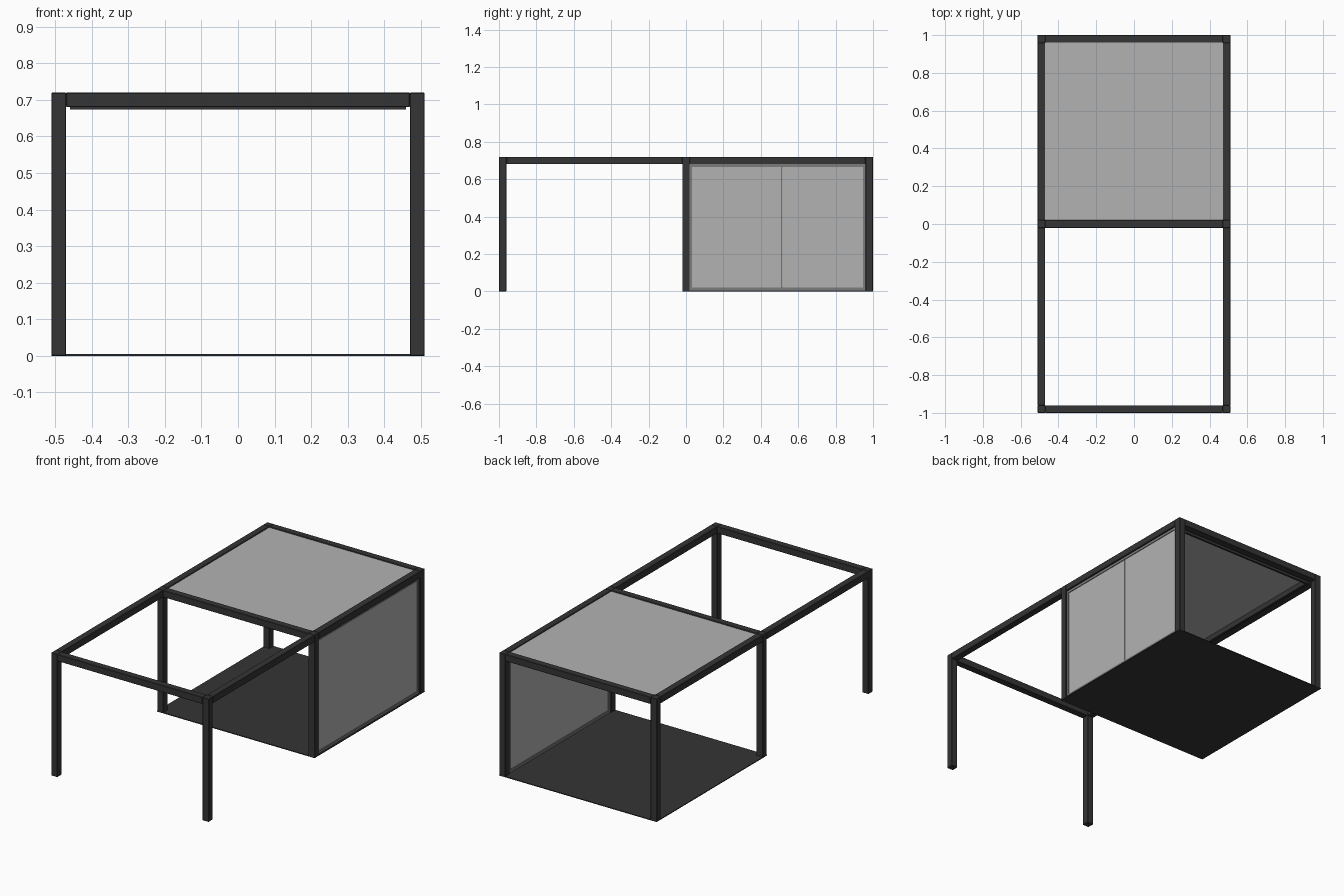
import bpy

if "Cube" in bpy.data.objects:
    bpy.data.objects.remove(bpy.data.objects["Cube"])


def material(name, v):
    m = bpy.data.materials.new(name)
    m.diffuse_color = (v, v, v, 1)
    m.use_nodes = True
    m.node_tree.nodes["Principled BSDF"].inputs["Base Color"].default_value = m.diffuse_color
    return m


DARK = material("dark_metal", 0.035)
MID = material("grey_metal", 0.2)
GLASS = material("pale_panel", 0.45)


def box(name, x, y, z, mat, bevel=0):
    """Box from (min, max) ranges on each axis."""
    bpy.ops.mesh.primitive_cube_add(size=1, location=[sum(r) / 2 for r in (x, y, z)])
    o = bpy.context.object
    o.name = name
    o.scale = [r[1] - r[0] for r in (x, y, z)]
    bpy.ops.object.transform_apply(location=False, rotation=False, scale=True)
    o.data.materials.append(mat)
    if bevel:
        b = o.modifiers.new("soft_edge", 'BEVEL')
        b.width, b.segments = bevel, 1
    return o


W, T, H = 0.51, 0.04, 0.72      # half width, bar thickness, height
IN = W - T                      # inner half width
rows = {"front": (-1.0, -0.96), "middle": (-0.02, 0.02), "back": (0.96, 1.0)}

# Posts and cross beams
for row, y in rows.items():
    for side, x in (("left", (-W, -IN)), ("right", (IN, W))):
        box(f"{row}_{side}_post", x, y, (0, H), DARK, 0.002)
    box(f"{row}_cross_beam", (-IN, IN), y, (H - T, H), DARK, 0.002)

# Side beams
for side, x in (("left", (-W, -IN)), ("right", (IN, W))):
    box(f"{side}_front_beam", x, (-0.96, -0.02), (H - T, H), DARK, 0.002)
    box(f"{side}_back_beam", x, (0.02, 0.96), (H - T, H), DARK, 0.002)

# Floor sheet
box("floor", (-W, W), (-0.02, 1.0), (0, 0.005), DARK)

# Roof panel with a slim rail frame beneath it
box("roof_panel", (-IN, IN), (0.02, 0.96), (0.705, 0.715), GLASS)
for i, y in enumerate(((0.03, 0.042), (0.938, 0.95))):
    box(f"roof_rail_cross_{i}", (-0.46, 0.46), y, (0.674, 0.705), DARK)
for i, x in enumerate(((-0.46, -0.448), (0.448, 0.46))):
    box(f"roof_rail_side_{i}", x, (0.042, 0.938), (0.674, 0.705), DARK)

# Right wall: grey surround and two panels
sx = (0.475, 0.502)
for name, z in (("bottom", (0.005, 0.02)), ("top", (0.665, 0.68))):
    box(f"wall_surround_{name}", sx, (0.02, 0.96), z, MID)
for name, y in (("front", (0.02, 0.033)), ("back", (0.947, 0.96))):
    box(f"wall_surround_{name}", sx, y, (0.02, 0.665), MID)
for name, y in (("front", (0.033, 0.513)), ("back", (0.515, 0.947))):
    box(f"wall_panel_{name}", (0.482, 0.498), y, (0.02, 0.665), GLASS)
